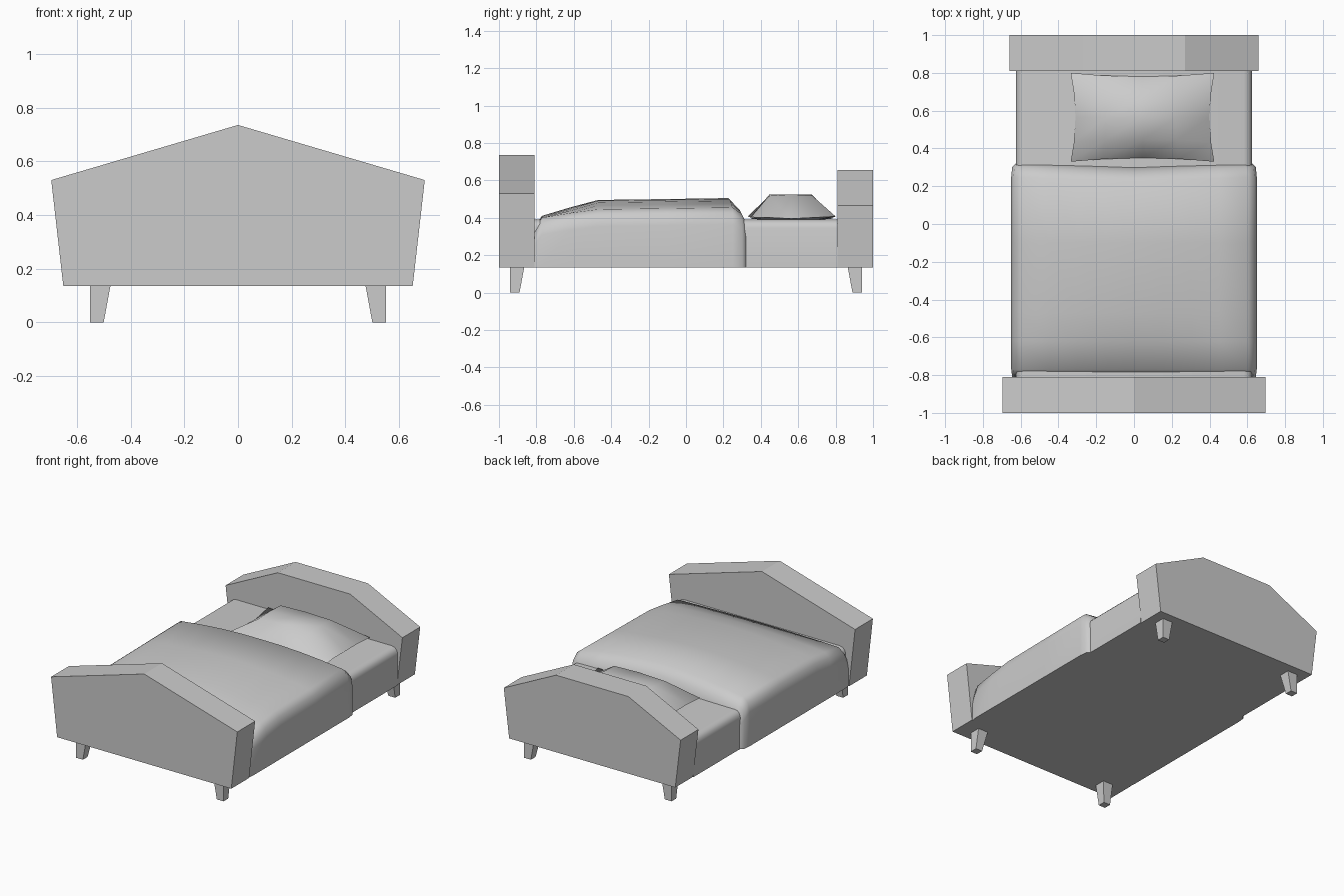
import bpy, bmesh, math

cube = bpy.data.objects.get("Cube")
if cube:
    bpy.data.objects.remove(cube)

grey = bpy.data.materials.new("plain grey")
grey.use_nodes = True
COLOUR = (0.6, 0.6, 0.6, 1)
grey.diffuse_color = COLOUR
grey.node_tree.nodes["Principled BSDF"].inputs["Base Color"].default_value = COLOUR

BASE = 0.135  # underside of the bed frame


def finish(name, bm, smooth=None):
    bmesh.ops.remove_doubles(bm, verts=bm.verts, dist=0.0005)
    bmesh.ops.recalc_face_normals(bm, faces=bm.faces)
    mesh = bpy.data.meshes.new(name)
    bm.to_mesh(mesh)
    bm.free()
    obj = bpy.data.objects.new(name, mesh)
    bpy.context.collection.objects.link(obj)
    mesh.materials.append(grey)
    if smooth:
        bpy.ops.object.select_all(action='DESELECT')
        obj.select_set(True)
        bpy.context.view_layer.objects.active = obj
        bpy.ops.object.shade_smooth_by_angle(angle=math.radians(smooth))
    return obj


def mirrored(half):
    """Right half of an outline, from the bottom up, completed on the left."""
    return half + [(-x, z) for x, z in reversed(half) if x > 0]


def board(name, half, y0, y1):
    bm = bmesh.new()
    face = bm.faces.new([bm.verts.new((x, y0, z)) for x, z in mirrored(half)])
    out = bmesh.ops.extrude_face_region(bm, geom=[face])["geom"]
    bmesh.ops.translate(bm, vec=(0, y1 - y0, 0),
                        verts=[v for v in out if isinstance(v, bmesh.types.BMVert)])
    # the extruded region leaves the first cap open
    bm.faces.new(sorted_cap(bm, y0, half)) if not has_cap(bm, y0) else None
    return finish(name, bm)


def has_cap(bm, y):
    return any(all(abs(v.co.y - y) < 1e-5 for v in f.verts) for f in bm.faces)


def sorted_cap(bm, y, half):
    return [min(bm.verts, key=lambda v: (v.co.x - x) ** 2 + (v.co.y - y) ** 2 + (v.co.z - z) ** 2)
            for x, z in mirrored(half)]


def add_grid(bm, rows):
    vs = [[bm.verts.new(p) for p in row] for row in rows]
    for a, b in zip(vs, vs[1:]):
        for i in range(len(a) - 1):
            bm.faces.new((a[i], a[i + 1], b[i + 1], b[i]))
    return vs


# End boards
board("front_board", [(0.65, BASE), (0.695, 0.53), (0, 0.735)], -1, -0.81)
board("back_board", [(0.62, BASE), (0.66, 0.465), (0.27, 0.655)], 0.81, 1)

# Tapered legs with upright outer faces
for side, sx in (("left", 1), ("right", -1)):
    for end, sy in (("front", -1), ("back", 1)):
        bm = bmesh.new()
        bmesh.ops.create_cube(bm, size=1)
        for v in bm.verts:
            top = v.co.z > 0
            width = 0.075 if top else 0.05
            x = 0.55 if v.co.x > 0 else 0.55 - width
            y = 0.94 if v.co.y > 0 else 0.94 - width
            v.co = (sx * x, sy * y, BASE if top else 0)
        finish(f"{end}_{side}_leg", bm)

# Mattress with rounded long top edges
bm = bmesh.new()
bmesh.ops.create_cube(bm, size=1)
for v in bm.verts:
    v.co = (v.co.x * 1.25, v.co.y * 1.62, BASE if v.co.z < 0 else 0.39)
long_edges = [e for e in bm.edges if all(v.co.z > 0.3 for v in e.verts)
              and abs(e.verts[0].co.x - e.verts[1].co.x) < 0.01]
bmesh.ops.bevel(bm, geom=long_edges, offset=0.045, segments=3, profile=0.5, affect='EDGES')
finish("mattress", bm, 40)

# Blanket lofted along the bed: y, half width, shoulder height, crown height
stations = [(-0.81, 0.645, 0.345, 0.35), (-0.77, 0.65, 0.40, 0.41),
            (-0.62, 0.65, 0.425, 0.455), (-0.47, 0.65, 0.445, 0.495),
            (-0.1, 0.65, 0.45, 0.50), (0.25, 0.65, 0.455, 0.505),
            (0.30, 0.645, 0.42, 0.45), (0.325, 0.622, 0.37, 0.385)]
rows = []
for y, w, shoulder, crown in stations:
    half = [(w, BASE), (w, shoulder - 0.09), (w - 0.012, shoulder - 0.03), (w - 0.05, shoulder)]
    for t in (0.75, 0.5, 0.25, 0):
        half.append((t * (w - 0.05), crown - (crown - shoulder) * t ** 1.8))
    bend = 0.025 if y > 0.24 else 0
    rows.append([(x, y - bend * (1 - abs(x) / w), z) for x, z in mirrored(half)])
bm = bmesh.new()
vs = add_grid(bm, rows)
bm.faces.new(vs[0])
bm.faces.new(vs[-1])
bm.faces.new([r[0] for r in vs] + [r[-1] for r in reversed(vs)])
finish("blanket", bm, 50)

# Pillow with pinched corners and a soft, flat crown
steps = (-1, -0.55, 0, 0.5, 1)


def pillow_row(v, lift):
    row = []
    for u in steps:
        rim = max(abs(u), abs(v)) == 1
        corner = abs(u * v)
        x = 0.045 + u * (0.355 + 0.025 * v * v)
        y = 0.565 + v * (0.215 + 0.02 * u * u)
        z = 0.395 + 0.012 * corner if rim else 0.39 + lift * (1 - 0.22 * corner)
        row.append((x, y, z))
    return row


bm = bmesh.new()
for lift in (0.135, -0.005):
    add_grid(bm, [pillow_row(v, lift) for v in steps])
finish("pillow", bm, 60)
